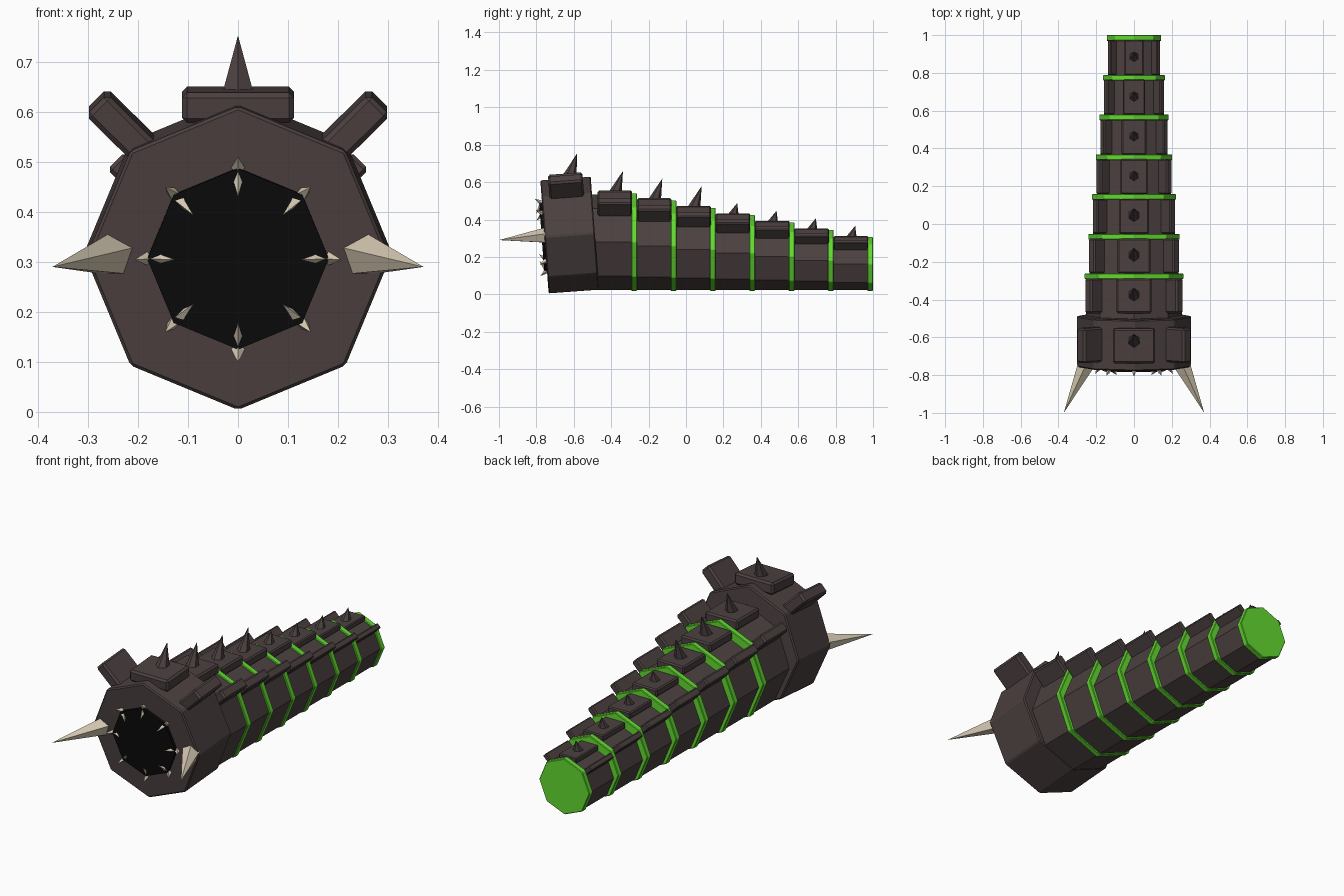
import bpy, bmesh, math
from mathutils import Matrix, Vector

cube = bpy.data.objects.get("Cube")
if cube:
    bpy.data.objects.remove(cube, do_unlink=True)


def material(name, rgb):
    mat = bpy.data.materials.new(name)
    mat.use_nodes = True
    mat.diffuse_color = (*rgb, 1)
    mat.node_tree.nodes["Principled BSDF"].inputs["Base Color"].default_value = (*rgb, 1)
    return mat


HIDE = material("dark_brown_hide", (0.072, 0.051, 0.051))
GREEN = material("glowing_green", (0.122, 0.70, 0.03))
BONE = material("pale_bone", (0.66, 0.58, 0.44))
BLACK = material("mouth_black", (0.003, 0.003, 0.003))


def finish(name, bm, mat, frame, bevel=0):
    mesh = bpy.data.meshes.new(name)
    bm.to_mesh(mesh)
    bm.free()
    mesh.materials.append(mat)
    obj = bpy.data.objects.new(name, mesh)
    bpy.context.collection.objects.link(obj)
    obj.matrix_world = frame
    if bevel:
        mod = obj.modifiers.new("chamfer", 'BEVEL')
        mod.width = bevel
        mod.segments = 1
    return obj


def octagon(name, y0, y1, radius, mat, frame, bevel=0):
    """Eight-sided prism along y with a corner on top."""
    bm = bmesh.new()
    place = Matrix.Translation((0, (y0 + y1) / 2, 0)) @ Matrix.Rotation(math.pi / 2, 4, 'X')
    bmesh.ops.create_cone(bm, cap_ends=True, segments=8, radius1=radius,
                          radius2=radius, depth=y1 - y0, matrix=place)
    return finish(name, bm, mat, frame, bevel)


def spike(name, base, tip, radius, sides, mat, frame):
    """Pointed cone from base to tip."""
    base, tip = Vector(base), Vector(tip)
    axis = tip - base
    bm = bmesh.new()
    place = (Matrix.Translation((base + tip) / 2)
             @ axis.to_track_quat('Z', 'Y').to_matrix().to_4x4())
    bmesh.ops.create_cone(bm, cap_ends=True, segments=sides, radius1=radius,
                          radius2=0, depth=axis.length, matrix=place)
    return finish(name, bm, mat, frame)


def plate(name, centre, size, angle, frame):
    """Chamfered armour slab turned about the body axis."""
    bm = bmesh.new()
    place = (Matrix.Translation(centre) @ Matrix.Rotation(angle, 4, 'Y')
             @ Matrix.Diagonal((*size, 1)))
    bmesh.ops.create_cube(bm, size=1, matrix=place)
    return finish(name, bm, HIDE, frame, 0.16 * size[2])


def armour(prefix, r, length, outer, shift, frame):
    """Top slab and two slabs standing out from the upper corners."""
    width, thick = 0.735 * r, 0.2 * r
    plate(prefix + "_top_plate", (0, 0, 1.08 * r - thick / 2),
          (width, length, thick), 0, frame)
    radial = outer * r - width / 2
    for side, label in ((1, "left"), (-1, "right")):
        out = Vector((side, 0, 1)).normalized()
        across = Vector((-side, 0, 1)).normalized()
        plate(f"{prefix}_{label}_plate", out * radial + across * shift * r,
              (width, length, thick), -side * math.pi / 4, frame)


# Head: a tilted octagonal block with armour and a back-leaning spike
head = Matrix.Translation((0, -0.622, 0.317)) @ Matrix.Rotation(math.radians(4.2), 4, 'X')
R = 0.305
octagon("head", -0.135, 0.135, R, HIDE, head, 0.006)
armour("head", R, 0.185, 1.365, 0.05, head)
spike("head_spike", (0, 0.025, 0.315), (0, 0.072, 0.433), 0.036, 6, HIDE, head)

# Mouth and its ring of paired teeth
octagon("mouth", -0.15, -0.12, 0.182, BLACK, head)
for i in range(8):
    a = i * math.pi / 4
    out = Vector((math.sin(a), 0, math.cos(a)))
    for label, r0, r1 in (("inner", 0.172, 0.126), ("outer", 0.182, 0.207)):
        spike(f"{label}_tooth_{i + 1}", out * r0 + Vector((0, -0.137, 0)),
              out * r1 + Vector((0, -0.172, 0)), 0.014, 4, BONE, head)

# Tusks
for side, label in ((1, "left"), (-1, "right")):
    spike(label + "_tusk", (side * 0.25, -0.735, 0.314), (side * 0.372, -1, 0.29),
          0.047, 5, BONE, Matrix.Identity(4))

# Tapering body: armoured segments separated by green rings
STEP, COUNT = 0.2103, 7
for i in range(COUNT):
    r = 0.255 - 0.0195 * i
    ring_y = -0.277 + STEP * i
    start = ring_y - STEP - (0.015 if i == 0 else 0)
    mid = ring_y - 0.103
    frame = Matrix.Translation((0, 0, r + 0.024))
    octagon(f"segment_{i + 1}", start, ring_y, r, HIDE, frame)
    octagon(f"green_ring_{i + 1}", ring_y - 0.015, ring_y + 0.015, r + 0.007,
            GREEN, frame, 0.003)
    moved = frame @ Matrix.Translation((0, mid, 0))
    armour(f"segment_{i + 1}", r, 0.185, 1.3, -0.055, moved)
    height, lean = (0.105, 0.04) if i < 3 else (0.055, 0.02)
    top = 1.08 * r
    spike(f"back_spike_{i + 1}", (0, 0.003, top - 0.012), (0, 0.003 + lean, top + height),
          0.034 if i < 3 else 0.03, 6, HIDE, moved)
